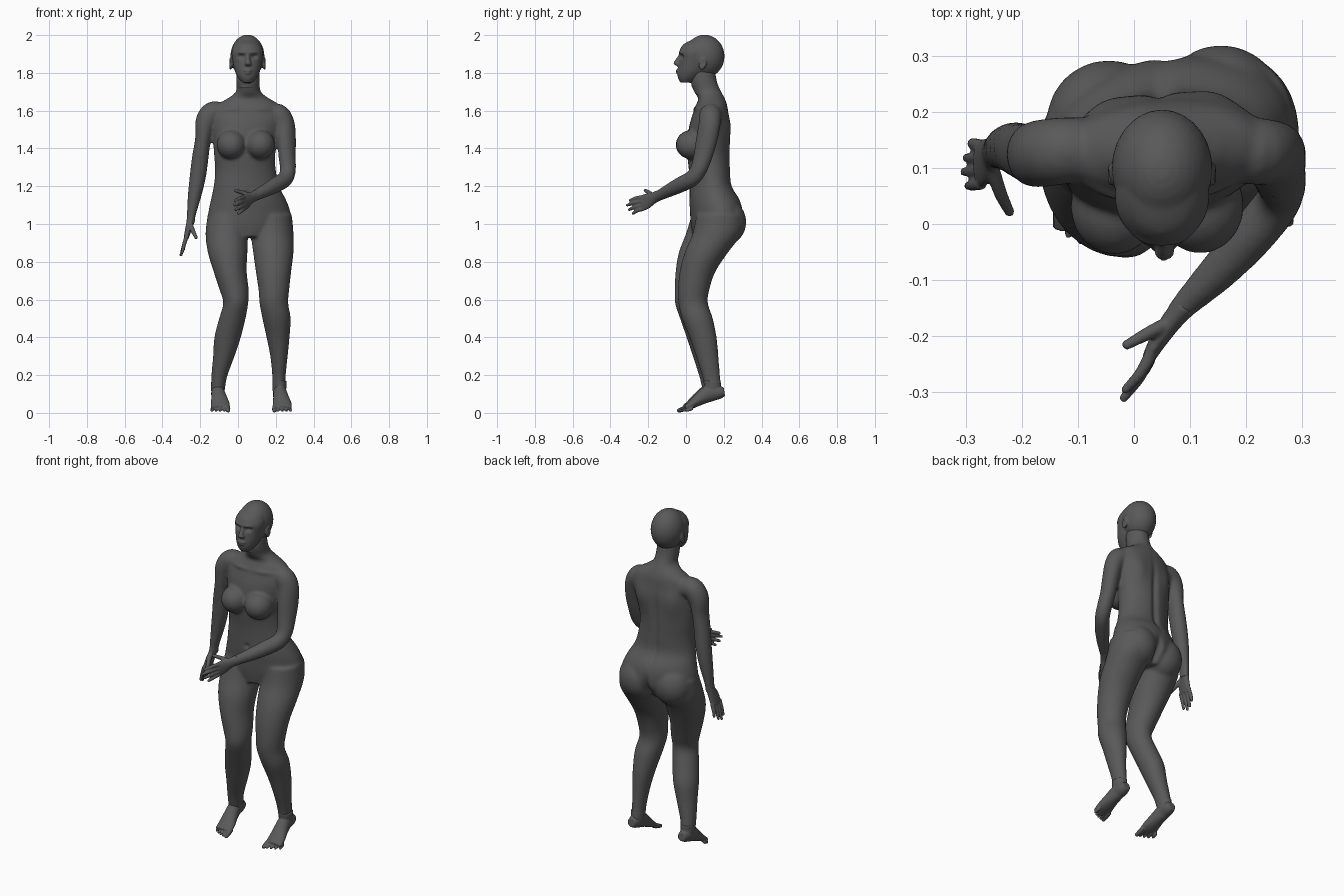
import bpy, bmesh, math
from mathutils import Vector, Matrix

grey = bpy.data.materials.new("dark_grey")
grey.diffuse_color = (0.1, 0.1, 0.1, 1)


def curve_point(p, i, t):
    """Catmull-Rom blend of ring values between ring i and i + 1."""
    a, b, c, d = p[max(i - 1, 0)], p[i], p[i + 1], p[min(i + 2, len(p) - 1)]
    return [0.5 * (2*q + (r - o)*t + (2*o - 5*q + 4*r - s)*t*t + (3*q - o - 3*r + s)*t**3)
            for o, q, r, s in zip(a, b, c, d)]


def loft(bm, rings, side=None, yaw=(0, 0), sides=28, steps=4):
    """Rings (x, y, z, ra, rb). Level rings, or square to the path when side is given."""
    fine = [curve_point(rings, i, k / steps) for i in range(len(rings) - 1) for k in range(steps)]
    fine.append(list(rings[-1]))
    loops = []
    for i, (x, y, z, ra, rb) in enumerate(fine):
        if side:
            t = (Vector(fine[min(i + 1, len(fine) - 1)][:3]) - Vector(fine[max(i - 1, 0)][:3])).normalized()
            u = Vector(side)
            u = (u - t * u.dot(t)).normalized()
            v = t.cross(u)
        else:
            f = i / (len(fine) - 1)
            w = math.radians(yaw[0] * (1 - f) + yaw[1] * f)
            u, v = Vector((math.cos(w), math.sin(w), 0)), Vector((-math.sin(w), math.cos(w), 0))
        loops.append([bm.verts.new(Vector((x, y, z)) + u * ra * math.cos(a) + v * rb * math.sin(a))
                      for a in (2 * math.pi * k / sides for k in range(sides))])
    for lo, hi in zip(loops, loops[1:]):
        for k in range(sides):
            n = (k + 1) % sides
            bm.faces.new((lo[k], lo[n], hi[n], hi[k]))
    bm.faces.new(loops[0][::-1])
    bm.faces.new(loops[-1])


def ball(bm, centre, size, tilt=0):
    m = Matrix.Translation(centre) @ Matrix.Rotation(tilt, 4, 'X') @ Matrix.Diagonal((*size, 1))
    bmesh.ops.create_uvsphere(bm, u_segments=28, v_segments=18, radius=1, matrix=m)


def finger(bm, a, b, c, r):
    loft(bm, [(*a, r * 1.1, r * 1.1), (*b, r, r), (*c, r * .75, r * .75)], side=(.3, .8, .5), sides=12)
    ball(bm, c, (r * .78,) * 3)


def finish(name, bm, voxel, smooth):
    """Fuse the overlapping volumes into one smooth skin."""
    bmesh.ops.recalc_face_normals(bm, faces=bm.faces)
    me = bpy.data.meshes.new(name)
    bm.to_mesh(me)
    bm.free()
    ob = bpy.data.objects.new(name, me)
    bpy.context.collection.objects.link(ob)
    bpy.ops.object.select_all(action='DESELECT')
    bpy.context.view_layer.objects.active = ob
    ob.select_set(True)
    m = ob.modifiers.new("fuse", 'REMESH')
    m.mode, m.voxel_size = 'VOXEL', voxel
    s = ob.modifiers.new("soften", 'SMOOTH')
    s.factor, s.iterations = .5, smooth
    bpy.ops.object.modifier_apply(modifier="fuse")
    bpy.ops.object.modifier_apply(modifier="soften")
    ob.data.materials.clear()
    ob.data.materials.append(grey)
    bpy.ops.object.shade_smooth()
    return ob


def press(ob, centre, size, push):
    """Soft sculpting dent or bump around a point."""
    for v in ob.data.vertices:
        d = sum(((p - c) / s) ** 2 for p, c, s in zip(v.co, centre, size))
        if d < 6:
            v.co += Vector(push) * math.exp(-d)


# Torso and neck
bm = bmesh.new()
loft(bm, [(.055, .14, .93, .13, .10), (.06, .16, 1.0, .22, .13), (.06, .16, 1.07, .218, .135),
          (.055, .15, 1.13, .20, .13), (.045, .13, 1.2, .175, .11), (.04, .125, 1.28, .162, .108),
          (.035, .12, 1.36, .162, .112), (.04, .12, 1.44, .172, .112), (.05, .125, 1.52, .185, .107),
          (.055, .13, 1.58, .19, .094), (.055, .135, 1.63, .165, .082), (.055, .135, 1.665, .11, .07),
          (.055, .115, 1.70, .066, .072), (.053, .095, 1.75, .062, .07), (.053, .09, 1.81, .06, .065)],
     yaw=(13, 0), sides=40)
for x, y in ((-.035, .03), (.118, .032)):                       # breasts
    ball(bm, (x, y, 1.42), (.078, .085, .078))
for x, y in ((-.045, .185), (.155, .212)):                      # buttocks
    ball(bm, (x, y, 1.01), (.11, .107, .12))

# Legs
loft(bm, [(-.05, .15, 1.05, .11, .12), (-.06, .125, .95, .112, .125), (-.055, .08, .85, .105, .118),
          (-.042, .05, .75, .088, .105), (-.02, .03, .65, .077, .09), (-.012, .022, .58, .066, .08),
          (-.03, .045, .5, .07, .077), (-.055, .078, .4, .07, .075), (-.075, .098, .3, .057, .062),
          (-.098, .118, .2, .043, .05), (-.105, .13, .14, .038, .047), (-.108, .138, .09, .034, .045)])
loft(bm, [(.17, .18, 1.05, .115, .125), (.18, .165, .95, .114, .13), (.187, .108, .85, .107, .115),
          (.188, .062, .75, .094, .095), (.19, .04, .65, .081, .083), (.19, .038, .58, .076, .078),
          (.204, .06, .5, .075, .082), (.212, .09, .4, .061, .072), (.217, .112, .3, .046, .06),
          (.217, .132, .2, .036, .048), (.217, .142, .14, .035, .046), (.219, .148, .09, .034, .045)])

# Arms
loft(bm, [(-.06, .135, 1.58, .05, .055), (-.13, .13, 1.59, .06, .06), (-.17, .125, 1.54, .056, .06),
          (-.185, .125, 1.45, .042, .055), (-.2, .13, 1.35, .044, .05), (-.213, .135, 1.25, .043, .047),
          (-.23, .135, 1.15, .036, .04), (-.247, .13, 1.05, .024, .031), (-.25, .128, 1.0, .022, .03)],
     side=(1, 0, -.3))
loft(bm, [(.15, .135, 1.57, .05, .055), (.21, .13, 1.578, .06, .06), (.246, .125, 1.53, .052, .06),
          (.256, .11, 1.45, .047, .06), (.26, .09, 1.36, .043, .053), (.264, .065, 1.285, .041, .045),
          (.25, .03, 1.24, .041, .043), (.205, -.025, 1.21, .041, .042), (.15, -.085, 1.18, .035, .036),
          (.09, -.145, 1.15, .024, .029), (.07, -.17, 1.14, .02, .028)], side=(1, -.6, .1))
body = finish("body", bm, .008, 9)
press(body, (.045, .24, 1.4), (.018, .05, .15), (0, -.014, 0))   # spine groove
press(body, (.045, .24, 1.2), (.02, .05, .1), (0, -.012, 0))
press(body, (.065, .28, .98), (.02, .08, .07), (0, -.03, 0))     # seat cleft
press(body, (.045, .015, 1.16), (.013, .04, .013), (0, .012, 0))  # navel
for x in (-.06, .15):                                            # shoulder blades
    press(body, (x, .22, 1.5), (.05, .06, .08), (0, .012, 0))
for x, s in ((-.03, -1), (.14, 1)):                              # collar bones
    press(body, (x, .045, 1.61), (.06, .04, .012), (0, -.008, .002))

# Head: skull, face, nose, lips, ears
bm = bmesh.new()
ball(bm, (.05, .098, 1.888), (.09, .106, .114))
loft(bm, [(.05, .0, 1.748, .028, .03), (.05, .014, 1.775, .05, .057), (.05, .032, 1.81, .067, .077),
          (.05, .042, 1.86, .078, .08), (.05, .05, 1.91, .084, .086), (.05, .07, 1.95, .07, .085),
          (.05, .09, 1.975, .05, .06)])
loft(bm, [(.052, .09, 1.72, .055, .06), (.052, .085, 1.84, .055, .06)])
loft(bm, [(.052, -.03, 1.895, .009, .012), (.053, -.044, 1.865, .012, .016),
          (.054, -.048, 1.848, .019, .018), (.053, -.036, 1.836, .014, .012)], sides=14)
ball(bm, (.052, -.043, 1.812), (.022, .012, .007))
ball(bm, (.052, -.04, 1.800), (.019, .013, .008))
for s in (-1, 1):
    ball(bm, (.05 + s * .09, .088, 1.848), (.009, .02, .034), -.2)
head = finish("head", bm, .005, 4)
for s in (-1, 1):
    press(head, (.051 + s * .033, -.035, 1.887), (.02, .04, .013), (0, .018, 0))   # eye sockets
    press(head, (.051 + s * .033, -.03, 1.908), (.026, .03, .009), (0, -.006, 0))  # brows
    press(head, (.05 + s * .097, .086, 1.853), (.008, .01, .016), (-s * .007, 0, 0))

# Feet and toes
for name, s, x, y in (("right_foot", -1, -.106, 0), ("left_foot", 1, .222, .008)):
    bm = bmesh.new()
    dx = .012
    loft(bm, [(x, y + .195, .112, .024, .024), (x, y + .165, .108, .034, .036), (x, y + .12, .105, .036, .046),
              (x + dx * .5, y + .07, .078, .042, .036), (x + dx, y + .025, .047, .05, .024),
              (x + dx, y - .01, .027, .05, .014)], side=(1, 0, 0))
    loft(bm, [(x, y + .135, .1, .032, .042), (x, y + .13, .17, .036, .046)])
    for k in range(5):
        off = -s * (.04 - .0205 * k)
        r = .014 if k == 0 else .0095
        tip = y - .038 + (.004 * k * k * .55)
        finger(bm, (x + dx + off * .9, y + .015, .033), (x + dx + off, tip + .025, .022),
               (x + dx + off * 1.05, tip, .0125), r)
    finish(name, bm, .004, 3)

# Hanging hand
bm = bmesh.new()
loft(bm, [(-.247, .13, 1.05, .023, .029), (-.253, .125, 1.01, .02, .03), (-.264, .112, .965, .017, .041),
          (-.275, .107, .925, .013, .043)], side=(1, 0, -.2))
for y, tip, z, x in ((.072, .068, .85, -.295), (.095, .093, .836, -.302),
                     (.118, .118, .845, -.298), (.14, .145, .866, -.288)):
    finger(bm, (-.272, y, .935), (-.286, (y + tip) / 2, .89), (x, tip, z), .0105)
finger(bm, (-.253, .10, 1.0), (-.238, .055, .962), (-.222, .022, .928), .012)
finish("right_hand", bm, .004, 3)

# Raised hand
bm = bmesh.new()
loft(bm, [(.095, -.14, 1.153, .022, .029), (.068, -.172, 1.138, .019, .03), (.045, -.205, 1.122, .016, .04),
          (.028, -.235, 1.108, .012, .041)], side=(1, -.6, 0))
for z, tx, ty, tz in ((.032, -.015, -.295, 1.125), (.011, -.018, -.31, 1.1),
                      (-.011, -.012, -.3, 1.076), (-.03, .002, -.28, 1.056)):
    b = Vector((.032, -.228, 1.11 + z))
    c = Vector((tx, ty, tz))
    finger(bm, b, (b + c) / 2 + Vector((.003, -.004, .003)), c, .0105)
finger(bm, (.065, -.175, 1.148), (.025, -.195, 1.165), (-.012, -.215, 1.177), .012)
finish("left_hand", bm, .004, 3)
